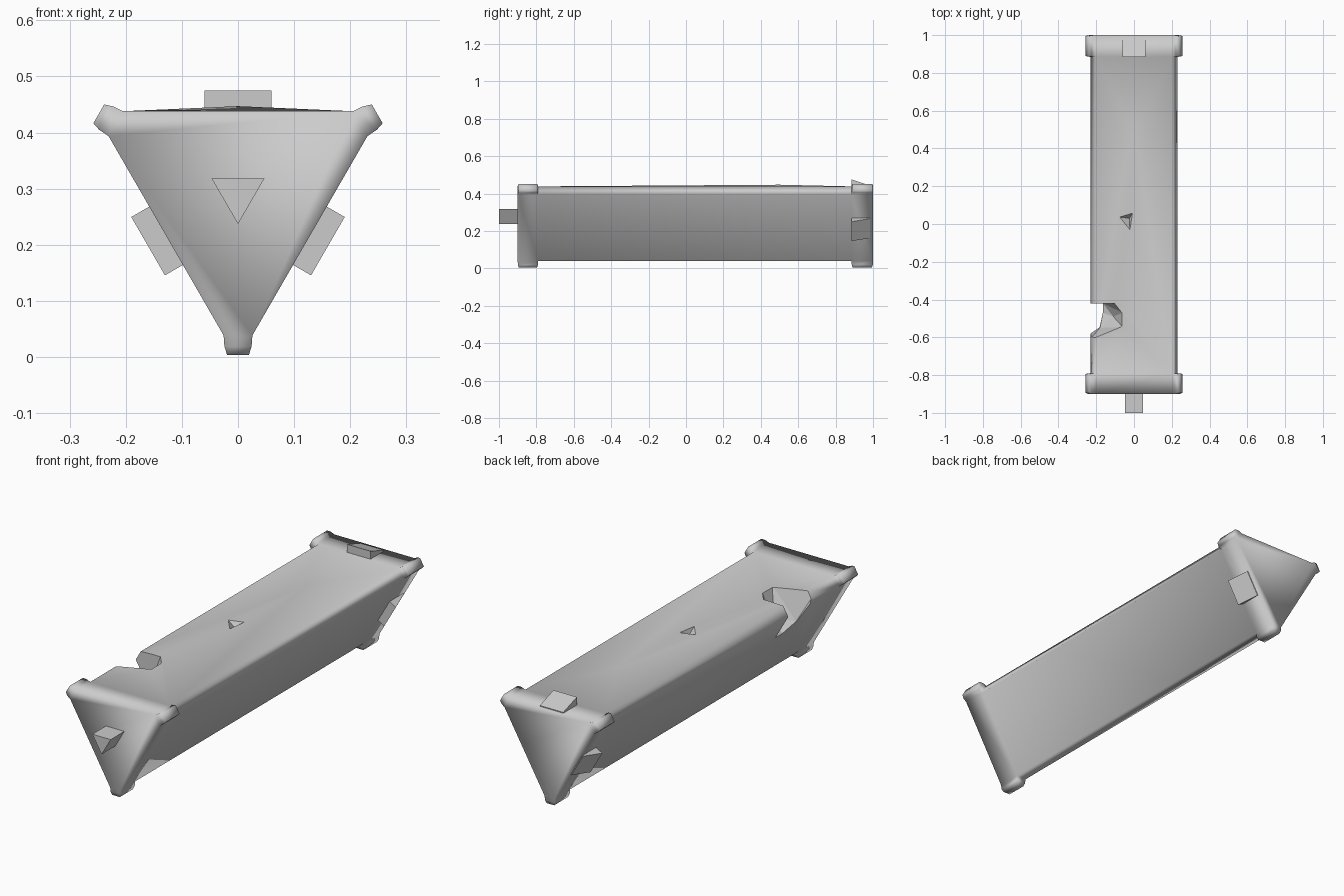
import bpy, bmesh, math
from mathutils import Vector

if "Cube" in bpy.data.objects:
    bpy.data.objects.remove(bpy.data.objects["Cube"])

CZ = 0.29  # height of the long axis


def spin(x, y, r, k):
    """Place a point given as sideways x and radius r, turned k thirds about the long axis."""
    a = math.radians(120 * k)
    return Vector((x * math.cos(a) + r * math.sin(a), y,
                   CZ - x * math.sin(a) + r * math.cos(a)))


def finish(bm, name, smooth=False):
    bmesh.ops.recalc_face_normals(bm, faces=bm.faces[:])
    for f in bm.faces:
        f.smooth = smooth
    me = bpy.data.meshes.new(name)
    bm.to_mesh(me)
    bm.free()
    ob = bpy.data.objects.new(name, me)
    bpy.context.collection.objects.link(ob)
    return ob


def hull(points, name):
    bm = bmesh.new()
    vs = [bm.verts.new(p) for p in points]
    res = bmesh.ops.convex_hull(bm, input=vs)
    loose = [v for v in bm.verts if not v.link_faces]
    bmesh.ops.delete(bm, geom=loose, context='VERTS')
    return finish(bm, name)


# body: triangular prism with cut corners, in three lengths
bm = bmesh.new()
rings = []
for y in (-0.9, -0.79, 0.885, 1.0):
    rings.append([bm.verts.new(spin(s * 0.205, y, 0.148, k))
                  for k in range(3) for s in (-1, 1)])
lug_faces = []
top = None
for i in range(3):
    a, b = rings[i], rings[i + 1]
    for j in range(6):
        n = (j + 1) % 6
        f = bm.faces.new((a[j], a[n], b[n], b[j]))
        if j % 2 and i != 1:
            lug_faces.append(f)
        if j == 0 and i == 1:
            top = f
bm.faces.new(rings[0])
bm.faces.new(rings[3][::-1])
bmesh.ops.recalc_face_normals(bm, faces=bm.faces[:])

# end collars: corner lugs with a tapered rim
bmesh.ops.inset_individual(bm, faces=lug_faces, thickness=0.002, depth=0.02)
bmesh.ops.inset_individual(bm, faces=lug_faces, thickness=0.007, depth=0.015)

# slight swelling of the top panel
peak = bmesh.ops.poke(bm, faces=[top])['verts'][0]
peak.co = (0, 0.5, 0.447)
body = finish(bm, "body", True)

# broken corner and small dent
notch = hull([(-0.10, -0.42, 0.45), (-0.06, -0.47, 0.45), (-0.06, -0.545, 0.45),
              (-0.165, -0.42, 0.28), (-0.165, -0.47, 0.28), (-0.18, -0.55, 0.31),
              (-0.11, -0.49, 0.33), (-0.32, -0.42, 0.50), (-0.32, -0.42, 0.30),
              (-0.25, -0.63, 0.47)], "notch_cutter")
dent = hull([(-0.10, 0.04, 0.46), (0.0, 0.07, 0.46), (-0.02, -0.06, 0.46),
             (-0.025, 0.03, 0.41)], "dent_cutter")
bpy.context.view_layer.objects.active = body
for cutter in (notch, dent):
    m = body.modifiers.new("cut", 'BOOLEAN')
    m.operation = 'DIFFERENCE'
    m.solver = 'EXACT'
    m.object = cutter
    bpy.ops.object.modifier_apply(modifier=m.name)
    bpy.data.objects.remove(cutter)

# front key: small triangular peg
peg = [(-0.047, 0.318), (0.047, 0.318), (0, 0.237)]
hull([(x, y, z) for x, z in peg for y in (-1.0, -0.89)], "front_peg")

# back latches: one ramp on each side
ramp = [(0.885, 0.185), (0.885, 0.14), (0.985, 0.14), (0.985, 0.152)]
for k in range(3):
    hull([spin(s * 0.06, y, r, k) for y, r in ramp for s in (-1, 1)],
         f"latch_{k + 1}")
